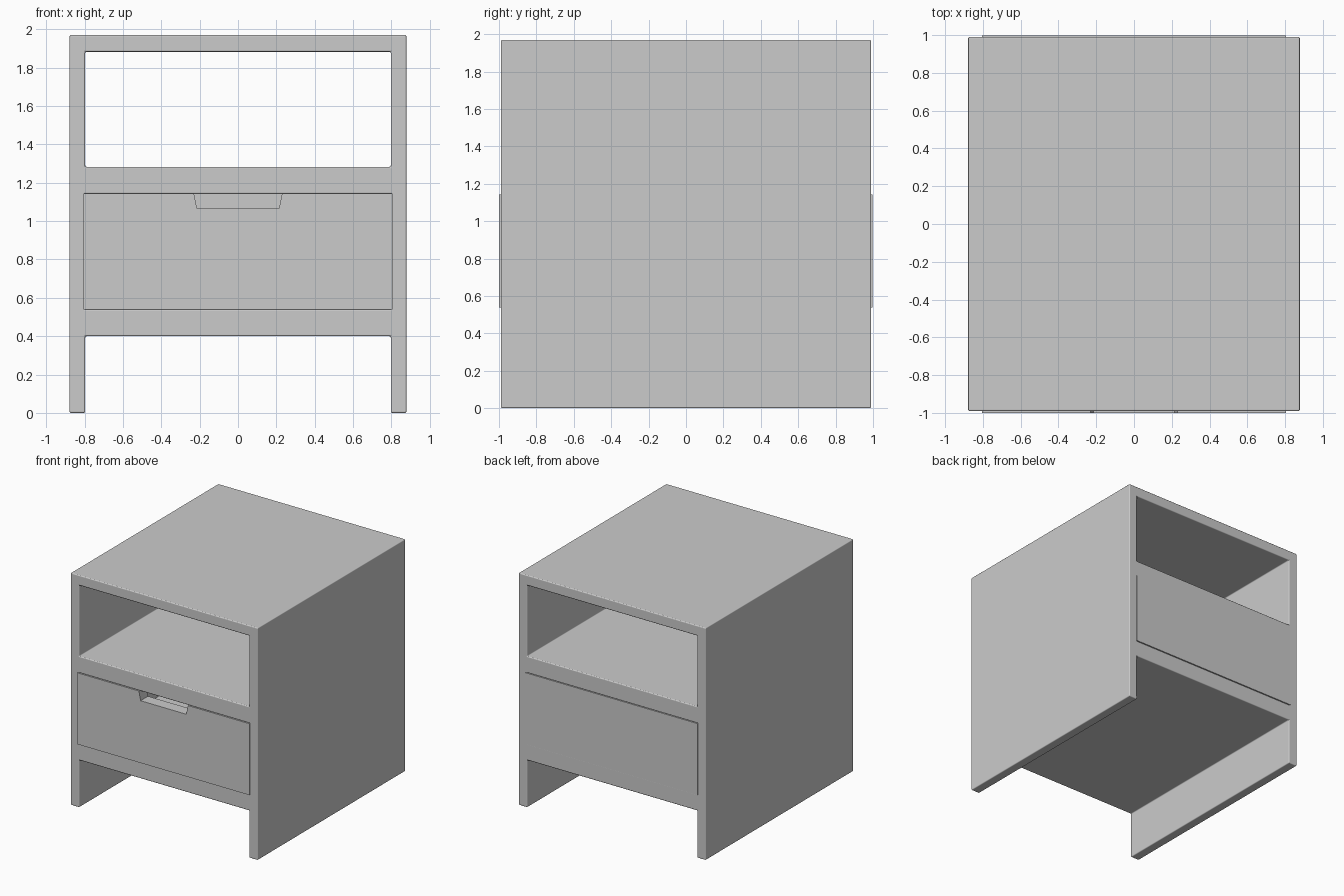
import bpy, bmesh
from mathutils import Vector

if "Cube" in bpy.data.objects:
    bpy.data.objects.remove(bpy.data.objects["Cube"])


def finish(bm, name, bevel):
    bmesh.ops.recalc_face_normals(bm, faces=bm.faces)
    me = bpy.data.meshes.new(name)
    bm.to_mesh(me)
    bm.free()
    ob = bpy.data.objects.new(name, me)
    bpy.context.collection.objects.link(ob)
    bpy.context.view_layer.objects.active = ob
    ob.select_set(True)
    bpy.ops.object.shade_smooth_by_angle()
    ob.select_set(False)
    if bevel:
        mod = ob.modifiers.new("soft_edges", 'BEVEL')
        mod.width = bevel
        mod.segments = 3
        mod.limit_method = 'ANGLE'
        mod.harden_normals = True
    return ob


def extrude_y(bm, depth):
    res = bmesh.ops.extrude_face_region(bm, geom=bm.faces[:])
    moved = [v for v in res["geom"] if isinstance(v, bmesh.types.BMVert)]
    bmesh.ops.translate(bm, verts=moved, vec=(0, depth, 0))


def profile(name, points, y0, y1, bevel=0.0):
    bm = bmesh.new()
    bm.faces.new([bm.verts.new((x, y0, z)) for x, z in points])
    extrude_y(bm, y1 - y0)
    return finish(bm, name, bevel)


def box(name, x0, x1, y0, y1, z0, z1, bevel=0.0):
    return profile(name, [(x0, z0), (x1, z0), (x1, z1), (x0, z1)], y0, y1, bevel)


# Cabinet frame: front elevation as filled cells, extruded front to back
xs = [-0.878, -0.797, 0.797, 0.878]
zs = [0, 0.40, 0.54, 1.142, 1.283, 1.883, 1.97]
open_rows = {0, 2, 4}  # leg gap, drawer bay, open shelf
bm = bmesh.new()
grid = {}


def vert(i, j):
    if (i, j) not in grid:
        grid[i, j] = bm.verts.new((xs[i], -0.99, zs[j]))
    return grid[i, j]


for j in range(6):
    for i in range(3):
        if i == 1 and j in open_rows:
            continue
        bm.faces.new([vert(i, j), vert(i + 1, j), vert(i + 1, j + 1), vert(i, j + 1)])
extrude_y(bm, 1.98)
finish(bm, "cabinet_frame", 0.008)

# Drawer front with trapezoid finger notch
W, Z0, Z1 = 0.806, 0.538, 1.144
notch = [(0.23, Z1), (0.214, 1.066), (-0.214, 1.066), (-0.23, Z1)]
profile("drawer_front", [(-W, Z0), (W, Z0), (W, Z1)] + notch + [(-W, Z1)], -1.0, -0.90)

# Drawer box behind the front
for s, side in ((-1, "left"), (1, "right")):
    xa, xb = sorted((s * 0.72, s * 0.78))
    box("drawer_side_" + side, xa, xb, -0.90, 0.85, 0.56, 1.06)
box("drawer_bottom", -0.72, 0.72, -0.90, 0.80, 0.56, 0.60)
box("drawer_back", -0.72, 0.72, 0.80, 0.85, 0.56, 1.06)

# Plain panel closing the drawer bay at the rear
box("back_panel", -W, W, 0.92, 0.998, Z0, Z1)
